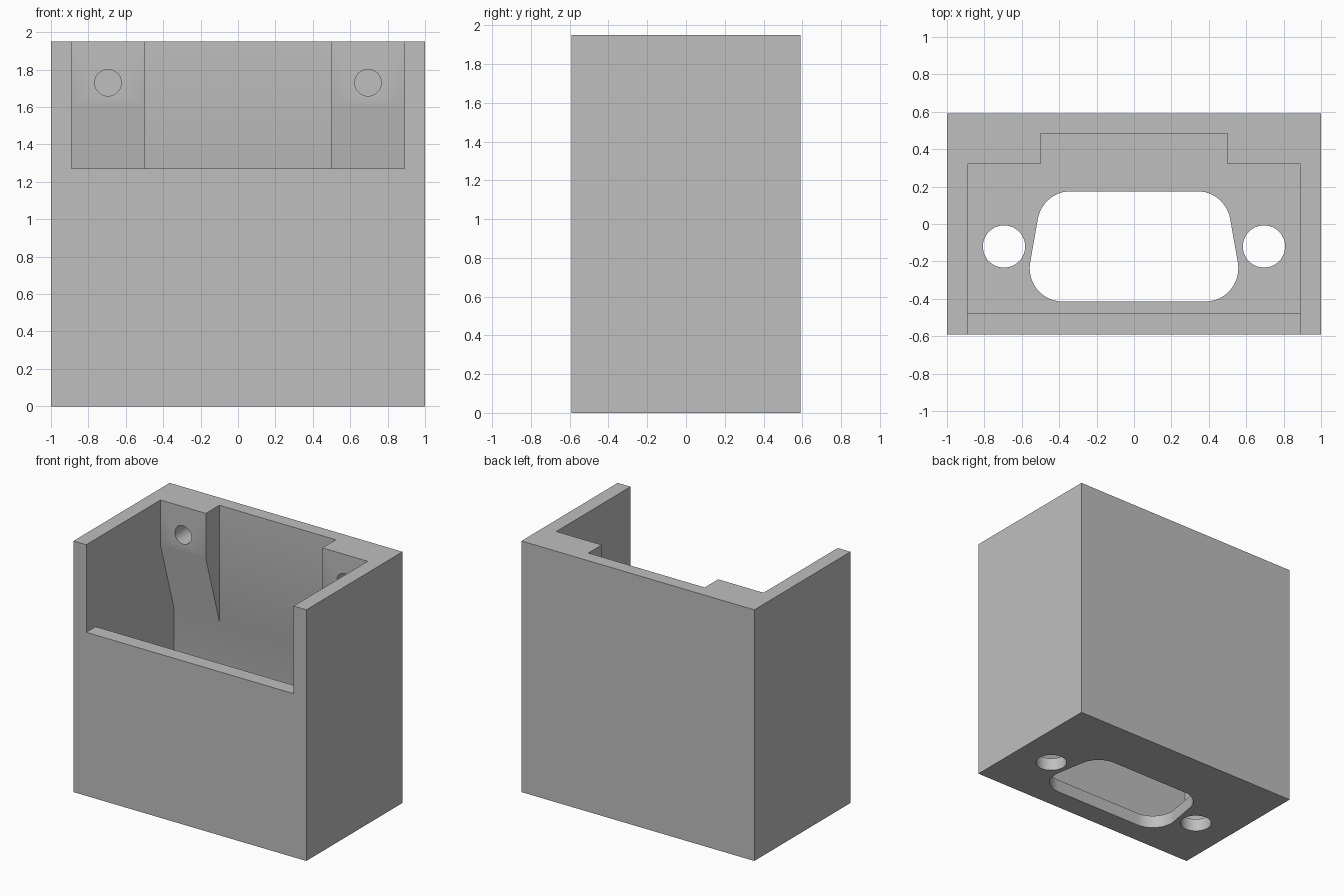
import bpy
import bmesh
from math import sin, cos, pi, radians
from mathutils import Vector

cube = bpy.data.objects.get("Cube")
if cube:
    bpy.data.objects.remove(cube, do_unlink=True)

W, D, H = 1.0, 0.59, 1.95        # half width, half depth, height
IN_X, IN_FRONT, IN_BACK = 0.89, -0.475, 0.485
FLOOR, ABOVE = 0.1, H + 0.2
POST_X, POST_Y = 0.5, 0.32       # inner side and front face of the screw posts
HOLE_X = 0.695

grey = bpy.data.materials.new("plain grey")
grey.use_nodes = True
colour = (0.52, 0.52, 0.52, 1)
grey.diffuse_color = colour
grey.node_tree.nodes["Principled BSDF"].inputs["Base Color"].default_value = colour


def prism(name, profile, axis, start, end):
    """Extrude a 2D outline along x, y or z between two positions."""
    place = {"x": lambda a, b, c: (c, a, b),
             "y": lambda a, b, c: (a, c, b),
             "z": lambda a, b, c: (a, b, c)}[axis]
    bm = bmesh.new()
    face = bm.faces.new([bm.verts.new(place(a, b, start)) for a, b in profile])
    moved = bmesh.ops.extrude_face_region(bm, geom=[face])["geom"]
    bmesh.ops.translate(bm, vec=place(0, 0, end - start),
                        verts=[v for v in moved if isinstance(v, bmesh.types.BMVert)])
    bmesh.ops.recalc_face_normals(bm, faces=bm.faces)
    mesh = bpy.data.meshes.new(name)
    bm.to_mesh(mesh)
    bm.free()
    mesh.materials.append(grey)
    obj = bpy.data.objects.new(name, mesh)
    bpy.context.collection.objects.link(obj)
    return obj


def rect(a0, a1, b0, b1):
    return [(a0, b0), (a1, b0), (a1, b1), (a0, b1)]


def circle(a, b, r, n=48):
    return [(a + r * cos(2 * pi * i / n), b + r * sin(2 * pi * i / n)) for i in range(n)]


def rounded(corners, r, steps=12):
    """Round every corner of a convex outline with one radius."""
    points = []
    for i, corner in enumerate(corners):
        p = Vector(corner)
        u = (Vector(corners[i - 1]) - p).normalized()
        v = (Vector(corners[(i + 1) % len(corners)]) - p).normalized()
        half = u.angle(v) / 2
        centre = p + (u + v).normalized() * (r / sin(half))
        start = p + u * (r * cos(half) / sin(half)) - centre
        stop = p + v * (r * cos(half) / sin(half)) - centre
        turn = pi - 2 * half
        for k in range(steps + 1):
            t = k / steps
            arm = (start * sin((1 - t) * turn) + stop * sin(t * turn)) / sin(turn)
            points.append(tuple(centre + arm))
    return points


housing = prism("connector_housing", rect(-W, W, -D, D), "z", 0, H)

# Cavity whose back steps forward into two sloped screw posts
cavity_side = [(IN_FRONT, FLOOR), (IN_BACK, FLOOR), (IN_BACK, 1.05),
               (POST_Y, 1.6), (POST_Y, ABOVE), (IN_FRONT, ABOVE)]
cutters = [
    prism("cavity_cutter", cavity_side, "x", -IN_X, IN_X),
    prism("between_posts_cutter", rect(-POST_X, POST_X, 0, IN_BACK), "z", 0.6, ABOVE),
    prism("front_opening_cutter", rect(-IN_X, IN_X, 1.27, ABOVE), "y", -D - 0.2, -0.3),
]

# Connector opening through the floor
outline = [(-0.592, -0.415), (0.592, -0.415), (0.488, 0.175), (-0.488, 0.175)]
cutters.append(prism("connector_cutter", rounded(outline, 0.178), "z", -0.2, 0.3))

# Floor screw holes and blind bores in the posts
for side in (-1, 1):
    x = side * HOLE_X
    cutters.append(prism("floor_hole_cutter", circle(x, -0.12, 0.113), "z", -0.2, 0.3))
    cutters.append(prism("post_bore_cutter", circle(x, 1.73, 0.071), "y", 0.1, 0.48))

for cutter in cutters:
    cutter.hide_render = True
    mod = housing.modifiers.new(cutter.name, "BOOLEAN")
    mod.operation = "DIFFERENCE"
    mod.solver = "EXACT"
    mod.object = cutter

# Bake the cuts, tidy flat faces and drop the cutters
bpy.context.view_layer.update()
graph = bpy.context.evaluated_depsgraph_get()
baked = bpy.data.meshes.new_from_object(housing.evaluated_get(graph))
housing.modifiers.clear()
housing.data = baked
for cutter in cutters:
    bpy.data.objects.remove(cutter, do_unlink=True)

bm = bmesh.new()
bm.from_mesh(baked)
bmesh.ops.remove_doubles(bm, verts=bm.verts, dist=0.0001)
bmesh.ops.dissolve_limit(bm, angle_limit=radians(1), verts=bm.verts, edges=bm.edges)
bm.to_mesh(baked)
bm.free()
baked.materials.clear()
baked.materials.append(grey)
for poly in baked.polygons:
    poly.material_index = 0

bpy.ops.object.select_all(action="DESELECT")
housing.select_set(True)
bpy.context.view_layer.objects.active = housing
bpy.ops.object.shade_smooth_by_angle(angle=radians(30))
